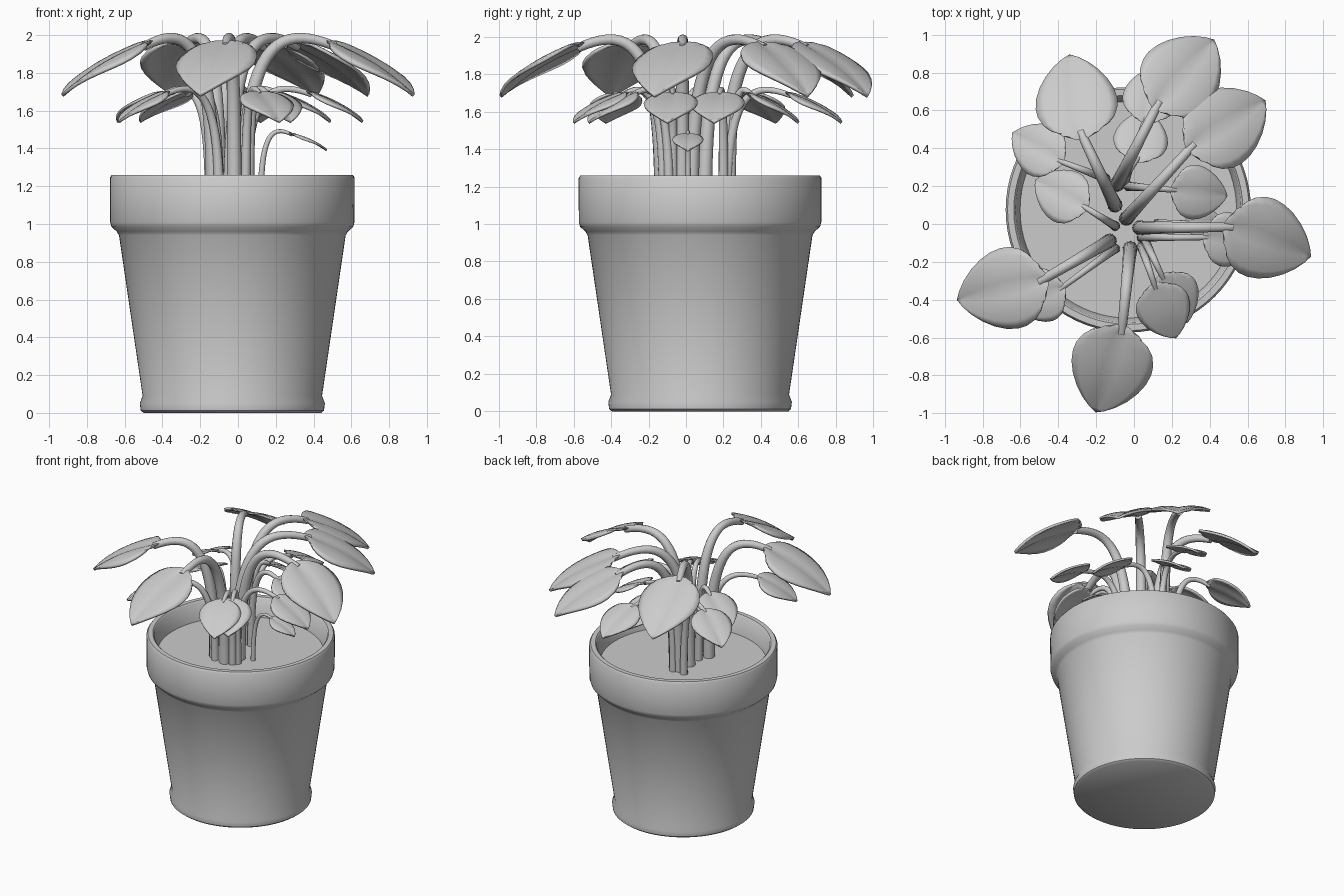
import bpy, bmesh, math
from mathutils import Vector

if "Cube" in bpy.data.objects:
    bpy.data.objects.remove(bpy.data.objects["Cube"])

PX, PY = -0.03, 0.075          # pot axis
SOIL = 1.12

def finish(name, bm, angle=40):
    bmesh.ops.remove_doubles(bm, verts=bm.verts, dist=0.0005)
    bmesh.ops.recalc_face_normals(bm, faces=bm.faces)
    me = bpy.data.meshes.new(name)
    bm.to_mesh(me)
    bm.free()
    ob = bpy.data.objects.new(name, me)
    bpy.context.collection.objects.link(ob)
    bpy.ops.object.select_all(action='DESELECT')
    ob.select_set(True)
    bpy.context.view_layer.objects.active = ob
    bpy.ops.object.shade_smooth_by_angle(angle=math.radians(angle))
    return ob

def lathe(name, profile, steps=72):
    bm = bmesh.new()
    vs = [bm.verts.new((r, 0, z)) for r, z in profile]
    es = [bm.edges.new(p) for p in zip(vs, vs[1:])]
    bmesh.ops.spin(bm, geom=vs + es, axis=(0, 0, 1), cent=(0, 0, 0),
                   angle=2 * math.pi, steps=steps)
    ob = finish(name, bm)
    ob.location = (PX, PY, 0)
    return ob

# flower pot with foot ring and thick collar, and the soil inside
lathe("pot", [(0, 0), (0.47, 0), (0.485, 0.012), (0.49, 0.05), (0.475, 0.09),
              (0.60, 0.94), (0.612, 0.96), (0.64, 0.985), (0.647, 1.01),
              (0.648, 1.245), (0.638, 1.26), (0.605, 1.26), (0.595, 1.25),
              (0.57, SOIL - 0.01), (0, SOIL - 0.01)])
lathe("soil", [(0, SOIL), (0.572, SOIL)])

def stem(name, base, end, r0, r1):
    """Tapered stalk rising straight up, then arching over to the leaf."""
    p0, p3 = Vector((*base, SOIL - 0.01)), Vector(end)
    h = p3.z - p0.z
    p1 = p0 + Vector((0, 0, h * 1.01))
    p2 = p0.lerp(p3, 0.35)
    p2.z = p3.z + h * 0.16
    cu = bpy.data.curves.new(name, 'CURVE')
    cu.dimensions = '3D'
    cu.bevel_depth = 1
    cu.bevel_resolution = 4
    cu.use_fill_caps = True
    sp = cu.splines.new('POLY')
    n = 20
    sp.points.add(n)
    for i, pt in enumerate(sp.points):
        t = i / n
        s = 1 - t
        p = p0 * s**3 + p1 * 3 * s * s * t + p2 * 3 * s * t * t + p3 * t**3
        pt.co = (*p, 1)
        pt.radius = r0 + (r1 - r0) * t
    sp.use_smooth = True
    ob = bpy.data.objects.new(name, cu)
    bpy.context.collection.objects.link(ob)

OUTLINE = [(0, 0), (.012, .3), (.04, .53), (.09, .72), (.17, .88), (.28, .98),
           (.38, 1), (.5, .95), (.62, .83), (.74, .65), (.85, .43), (.94, .2), (1, 0)]

def leaf(name, base, tip, half, thick):
    """Heart-like blade with a shallow centre crease and drooping edges."""
    base, tip = Vector(base), Vector(tip)
    along = tip - base
    length = along.length
    side = along.cross(Vector((0, 0, 1))).normalized()
    up = side.cross(along).normalized()
    bm = bmesh.new()
    rows = []
    for u, w in OUTLINE:
        row = []
        for j in range(-5, 6):
            v = j / 5
            a = abs(v) * w
            lift = length * (0.05 * math.sin(math.pi * u) + 0.10 * a - 0.13 * a * a)
            back = -0.05 * math.sin(math.pi * abs(v)) * (1 - u)**3   # base lobes
            row.append(bm.verts.new(base + along * (u + back) + side * half * w * v + up * lift))
        rows.append(row)
    for a, b in zip(rows, rows[1:]):
        for j in range(10):
            bm.faces.new((a[j], a[j + 1], b[j + 1], b[j]))
    ob = finish(name, bm, 60)
    m = ob.modifiers.new("thickness", 'SOLIDIFY')
    m.thickness = thick
    m.offset = 0

# stem foot, leaf base, leaf tip (all seen from above)
BIG = [((-.10, .10), (-.28, .47), (-.34, .89)),
       ((-.09, .21), (.12, .63), (.42, .97)),
       ((-.04, .03), (.30, .41), (.69, .65)),
       ((.03, -.02), (.50, -.01), (.93, -.17)),
       ((-.13, -.09), (-.48, -.30), (-.93, -.40)),
       ((-.02, -.13), (-.06, -.56), (-.20, -.99))]
SMALL = [((-.15, .24), (-.39, .33), (-.64, .48)),
         ((-.10, -.01), (-.26, .09), (-.52, .23)),
         ((-.06, .24), (.02, .34), (.06, .60)),
         ((-.03, .20), (.21, .18), (.49, .15)),
         ((.04, -.07), (.38, -.07), (.66, -.10)),
         ((.04, -.12), (.11, -.33), (.22, -.60)),
         ((.06, -.09), (.15, -.28), (.28, -.52)),
         ((-.10, -.13), (-.38, -.34), (-.63, -.43)),
         ((-.05, .22), (.06, .55), (.12, .83))]
TINY = [((.12, .01), (.28, .01), (.47, .01))]

def plants(kind, items, z_base, z_tip, half, r0, r1, thick):
    for i, (foot, b, t) in enumerate(items, 1):
        base = Vector((*b, z_base))
        tip = Vector((*t, z_tip))
        stem(f"{kind}_stem_{i}", foot, base.lerp(tip, 0.04), r0, r1)
        leaf(f"{kind}_leaf_{i}", base, tip, half, thick)

# three tiers of leaves
plants("large", BIG, 1.95, 1.68, 0.215, 0.04, 0.024, 0.018)
plants("small", SMALL, 1.69, 1.54, 0.143, 0.027, 0.014, 0.014)
plants("tiny", TINY, 1.475, 1.39, 0.082, 0.017, 0.009, 0.01)
